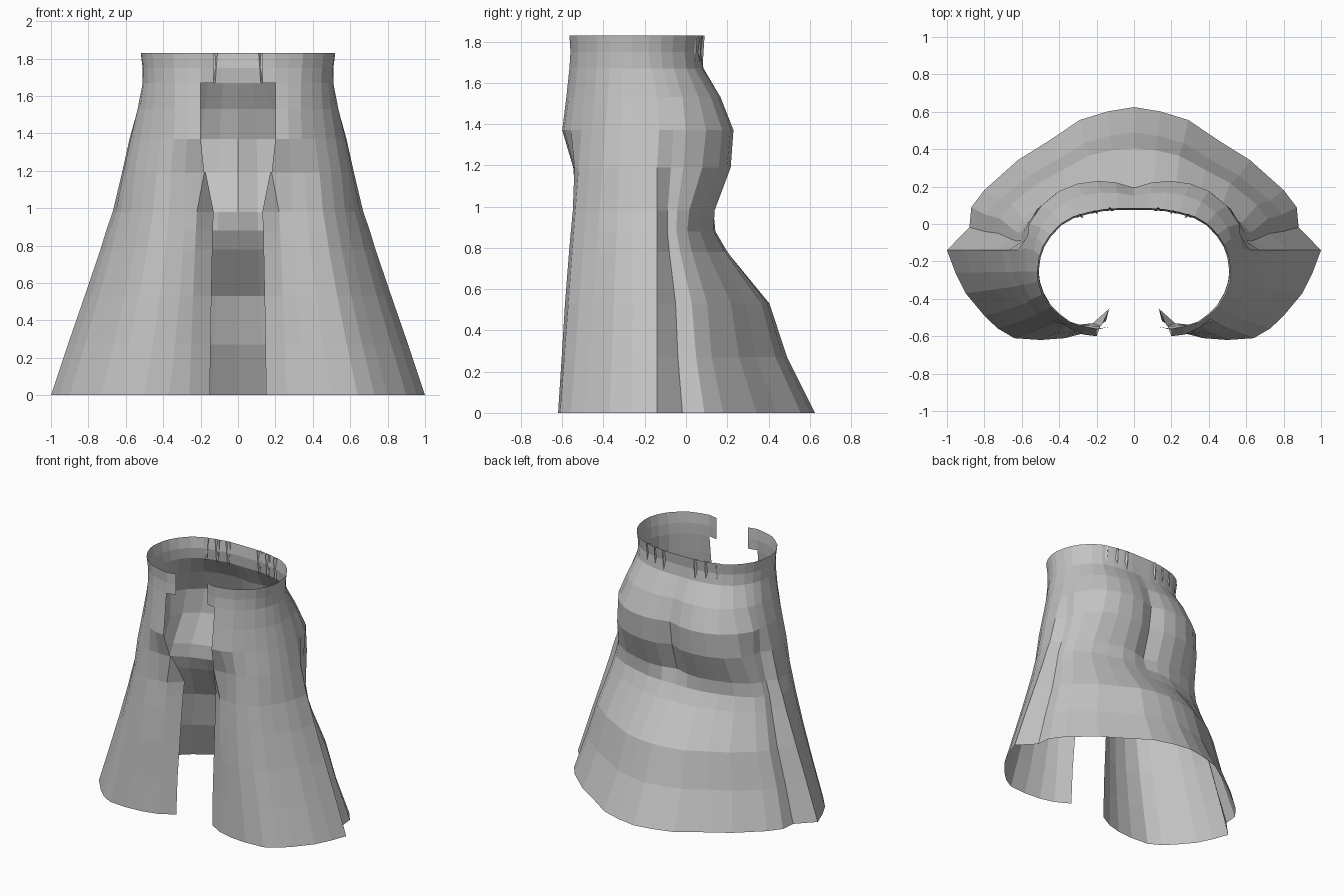
import bpy, bmesh

cloth = bpy.data.materials.new("plain grey cloth")
cloth.diffuse_color = (0.55, 0.55, 0.55, 1)

# Normalised half outlines, front edge -> side seam (index 8) -> back centre.
# x is a fraction of the half width; y is a fraction from the side seam to front / back.
SIDE = 8
HEM = [(.26, .92), (.37, .98), (.50, 1), (.64, .98), (.73, .87), (.80, .73), (.90, .48), (.955, .25), (1, 0),
       (.88, .16), (.87, .30), (.80, .42), (.62, .63), (.46, .76), (.29, .91), (.14, .97), (0, 1)]
HIP = [(.35, 1), (.47, .98), (.59, .94), (.71, .84), (.81, .72), (.90, .55), (.96, .36), (.99, .20), (1, 0),
       (.92, .19), (.90, .36), (.84, .63), (.69, .85), (.52, .96), (.34, 1), (.17, .98), (0, .9)]
WAIST = [(.39, 1), (.53, .96), (.67, .90), (.78, .79), (.88, .66), (.95, .50), (.99, .34), (1, .21), (.98, 0),
         (.94, .23), (.87, .45), (.76, .68), (.63, .83), (.47, .92), (.31, .98), (.16, 1), (0, 1)]

# z, half width, front y, side y, back y, front edge x, (hem, hip, waist) weights
LEVELS = [
    (0.00, 1.00, -.62, -.14, .625, .26, (1, 0, 0)),
    (0.27, .91, -.60, -.14, .49, .25, (1, 0, 0)),
    (0.53, .82, -.585, -.14, .41, .24, (.9, .1, 0)),
    (0.78, .735, -.565, -.14, .21, .23, (.7, .3, 0)),
    (0.88, .705, -.555, -.14, .15, .225, (.6, .4, 0)),
    (0.98, .67, -.545, -.14, .15, .22, (.45, .55, 0)),
    (1.19, .62, -.55, -.14, .22, .18, (.1, .9, 0)),
    (1.37, .58, -.60, -.13, .23, .20, (0, 1, 0)),
    (1.53, .54, -.58, -.14, .17, .20, (0, .6, .4)),
    (1.67, .51, -.565, -.17, .085, .20, (0, .1, .9)),
    (1.75, .51, -.56, -.18, .075, .20, (0, 0, 1)),
    (1.83, .52, -.565, -.18, .085, .20, (0, 0, 1)),
]

# Local (x, y) shifts: seat crease at the back centre, fuller hip at the side
SHIFT = {
    0.98: {15: (0, -.01), 16: (0, -.03)},
    1.19: {16: (0, -.02)},
    1.37: {9: (.035, 0), 10: (.04, 0), 11: (.01, 0)},
    1.53: {9: (.02, 0), 10: (.02, 0)},
}


def ring(level):
    """Blend the three outlines into one half cross-section."""
    z, w, front, side, back, edge, weights = level
    pts = []
    for i in range(len(HEM)):
        x = sum(k * s[i][0] for k, s in zip(weights, (HEM, HIP, WAIST)))
        t = sum(k * s[i][1] for k, s in zip(weights, (HEM, HIP, WAIST)))
        end = front if i < SIDE else back
        dx, dy = SHIFT.get(z, {}).get(i, (0, 0))
        pts.append((edge if i == 0 else x * w + dx, side + (end - side) * t + dy, z))
    return pts


def loft(name, rows):
    """Skin rows of points into a flat-shaded sheet mirrored across x = 0."""
    bm = bmesh.new()
    grid = [[bm.verts.new(p) for p in row] for row in rows]
    for a, b in zip(grid, grid[1:]):
        for i in range(len(a) - 1):
            bm.faces.new((a[i], a[i + 1], b[i + 1], b[i]))
    mesh = bpy.data.meshes.new(name)
    bm.to_mesh(mesh)
    bm.free()
    mesh.materials.append(cloth)
    ob = bpy.data.objects.new(name, mesh)
    bpy.context.collection.objects.link(ob)
    mod = ob.modifiers.new("mirror", 'MIRROR')
    mod.merge_threshold = 0.0005
    return ob


rings = [ring(level) for level in LEVELS]

# Front panels fall straight from waist to hem outside the bulge by the opening
for r in rings[1:9]:
    f = r[0][2] / 1.67
    for i in range(2, SIDE):
        straight = rings[0][i][1] * (1 - f) + rings[9][i][1] * f
        blend = .5 if i == 2 else 1
        r[i] = (r[i][0], r[i][1] * (1 - blend) + straight * blend, r[i][2])

# Skirt body and the waistband above it
loft("skirt", rings[:10])
loft("waistband", [[(.13, -.55, r[0][2])] + r for r in rings[9:]])

# Front edges folded inward, tapering out above the crotch height
inner = [(.15, -.52), (.147, -.51), (.142, -.49), (.137, -.47), (.135, -.46), (.13, -.45), (.172, -.54)]
loft("front_fold", [[(x, y, r[0][2]), r[0]] for (x, y), r in zip(inner, rings)])

# Gathers at the back of the waist: narrow wedges widening upward
for x, y in ((.13, .07), (.21, .055), (.29, .035)):
    loft("waist_gather", [[(x - .008, y, 1.67), (x, y + .01, 1.67), (x + .008, y, 1.67)],
                          [(x - .02, y, 1.83), (x, y + .02, 1.83), (x + .02, y, 1.83)]])
